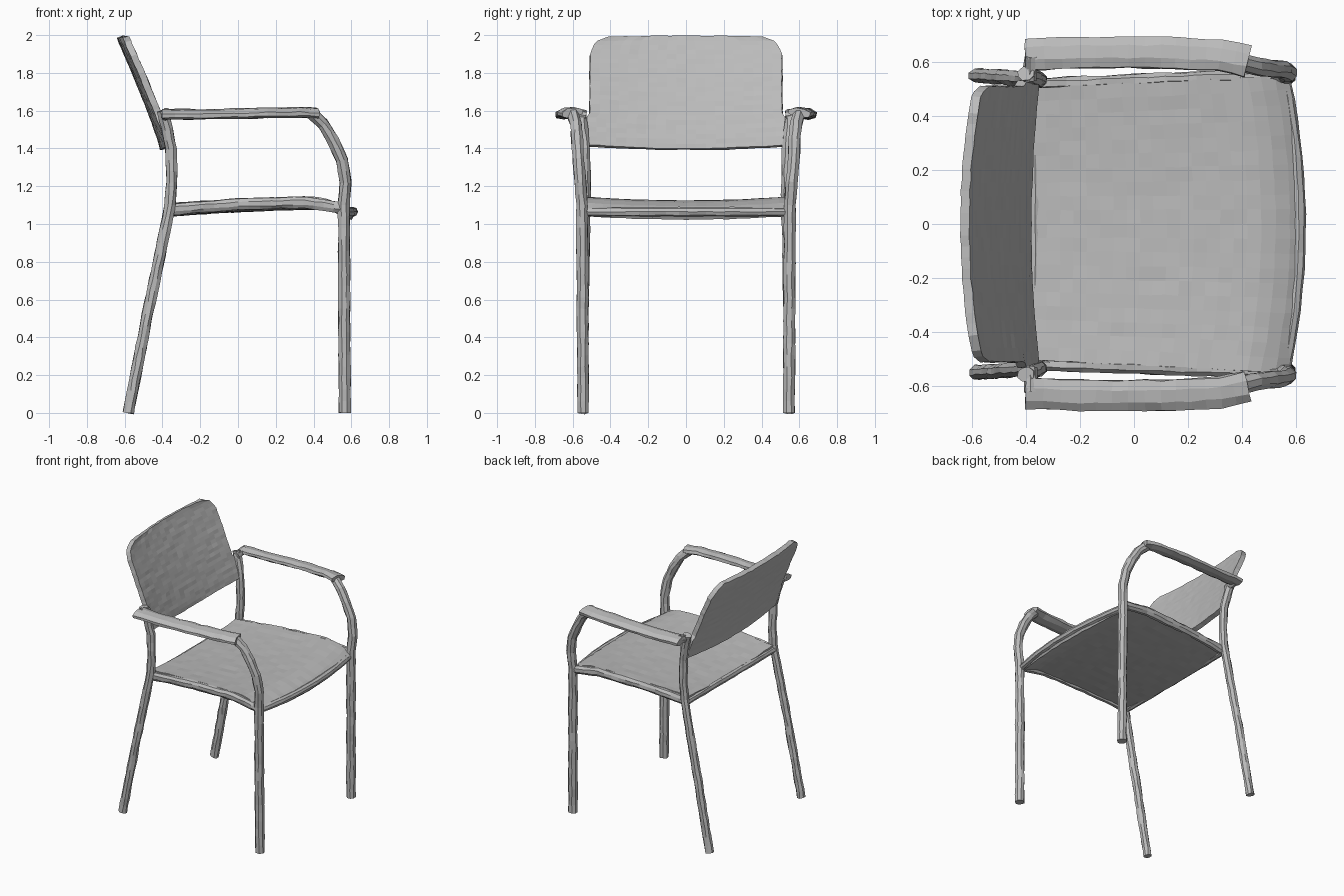
import bpy, bmesh, math, random
from mathutils import Vector

random.seed(4)
if "Cube" in bpy.data.objects:
    bpy.data.objects.remove(bpy.data.objects["Cube"], do_unlink=True)

grey = bpy.data.materials.new("matte grey")
grey.use_nodes = True
COLOUR = (0.5, 0.5, 0.5, 1)
grey.diffuse_color = COLOUR
grey.node_tree.nodes["Principled BSDF"].inputs["Base Color"].default_value = COLOUR


def finish(name, bm, jitter):
    """Roughen lightly, keep flat faces and link the part."""
    for v in bm.verts:
        v.co += Vector([random.uniform(-jitter, jitter) for _ in range(3)])
    bmesh.ops.recalc_face_normals(bm, faces=bm.faces)
    mesh = bpy.data.meshes.new(name)
    bm.to_mesh(mesh)
    bm.free()
    mesh.materials.append(grey)
    obj = bpy.data.objects.new(name, mesh)
    bpy.context.collection.objects.link(obj)
    return obj


def resample(path, step=0.06):
    """Split long spans of a path into even pieces."""
    pts = [Vector(path[0])]
    for a, b in zip(path, path[1:]):
        a, b = Vector(a), Vector(b)
        n = max(1, round((b - a).length / step))
        pts += [a.lerp(b, i / n) for i in range(1, n + 1)]
    return pts


def tube(name, path, wide, deep, side, sides=8, tilt=0):
    """Sweep an oval section along a path; wide runs across the chair."""
    pts = resample(path)
    bm = bmesh.new()
    rings = []
    for i, p in enumerate(pts):
        t = (pts[min(i + 1, len(pts) - 1)] - pts[max(i - 1, 0)]).normalized()
        across = Vector((0, math.cos(tilt), math.sin(tilt)))
        across = (across - t * across.dot(t)).normalized()
        up = t.cross(across)
        ring = []
        for k in range(sides):
            a = math.tau * (k + 0.5) / sides
            co = p + across * math.cos(a) * wide + up * math.sin(a) * deep
            ring.append(bm.verts.new((co.x, co.y * side, co.z)))
        rings.append(ring)
    for r, s in zip(rings, rings[1:]):
        for k in range(sides):
            j = (k + 1) % sides
            bm.faces.new((r[k], r[j], s[j], s[k]))
    bm.faces.new(rings[0])
    bm.faces.new(rings[-1])
    return finish(name, bm, 0.003)


def sheet(name, shape, nu, nv, thickness):
    """Grid following shape(u, v), u in -1..1 and v in 0..1, given thickness."""
    bm = bmesh.new()
    rows = [[bm.verts.new(shape(2 * i / nu - 1, j / nv)) for i in range(nu + 1)]
            for j in range(nv + 1)]
    for r, s in zip(rows, rows[1:]):
        for i in range(nu):
            bm.faces.new((r[i], r[i + 1], s[i + 1], s[i]))
    obj = finish(name, bm, 0.002)
    mod = obj.modifiers.new("thickness", "SOLIDIFY")
    mod.thickness = thickness
    mod.offset = 0
    return obj


def seat_shape(u, v):
    # dished across, bowed and rolled down at the front
    front = 0.555 + 0.06 * (1 - u * u)
    x = -0.37 + (front + 0.37) * v
    y = u * (0.505 + 0.045 * v)
    z = 1.075 + 0.035 * math.sin(min(v / 0.85, 1) * math.pi / 2)
    z += 0.02 * (u * u - 0.5)
    z -= 0.055 * max(0, (v - 0.82) / 0.18) ** 2
    return x, y, z


def back_shape(u, v):
    # reclined panel, wider at the base, with rounded top corners
    z = 1.415 + 0.575 * v
    half = 0.53 if z < 1.58 else 0.51
    top = max(0, (z - 1.87) / 0.12)
    half -= 0.1 * (1 - math.sqrt(max(0, 1 - top * top)))
    z -= 0.02 * (1 - u * u) * (1 - v)
    x = -0.365 - 0.02 * v - 0.21 * v ** 1.15 - 0.03 * (1 - u * u)
    return x, u * half, z


sheet("seat", seat_shape, 20, 20, 0.05)
sheet("backrest", back_shape, 20, 24, 0.035)

# rails under the seat, front and back
for name, x, z, bow in (("front_seat_rail", 0.555, 1.065, 0.055),
                        ("rear_seat_rail", -0.365, 1.07, 0)):
    bm = bmesh.new()
    bmesh.ops.create_cone(bm, cap_ends=True, segments=8, radius1=0.025,
                          radius2=0.025, depth=1.06)
    bmesh.ops.subdivide_edges(
        bm, edges=[e for e in bm.edges if e.calc_length() > 0.5], cuts=14)
    for v in bm.verts:
        a, y, b = v.co.x, v.co.z, v.co.y
        v.co = (x + a + bow * (1 - (y / 0.53) ** 2), y, z + b)
    finish(name, bm, 0.002)

# frame parts on each side
for word, side in (("left", 1), ("right", -1)):
    tube(word + "_front_leg",
         [(0.565, 0.545, 0), (0.56, 0.55, 1.1), (0.57, 0.56, 1.22),
          (0.55, 0.57, 1.34), (0.505, 0.575, 1.44), (0.45, 0.582, 1.53),
          (0.39, 0.6, 1.585)], 0.033, 0.033, side)
    tube(word + "_rear_leg",
         [(-0.58, 0.548, 0), (-0.48, 0.542, 0.52), (-0.4, 0.535, 0.9),
          (-0.36, 0.53, 1.1), (-0.35, 0.53, 1.22), (-0.355, 0.535, 1.4),
          (-0.375, 0.545, 1.5), (-0.4, 0.555, 1.6)], 0.028, 0.031, side)
    tube(word + "_armrest",
         [(-0.4, 0.625, 1.582), (-0.2, 0.633, 1.58), (0.1, 0.633, 1.588),
          (0.32, 0.622, 1.592), (0.42, 0.6, 1.588)],
         0.062, 0.027, side, tilt=-0.15)
    tube(word + "_arm_joint", [(-0.385, 0.53, 1.57), (-0.38, 0.62, 1.585)],
         0.03, 0.025, side)
    tube(word + "_seat_rail",
         [(-0.37, 0.515, 1.075), (0, 0.53, 1.105), (0.35, 0.542, 1.115),
          (0.56, 0.55, 1.085)], 0.025, 0.032, side)
